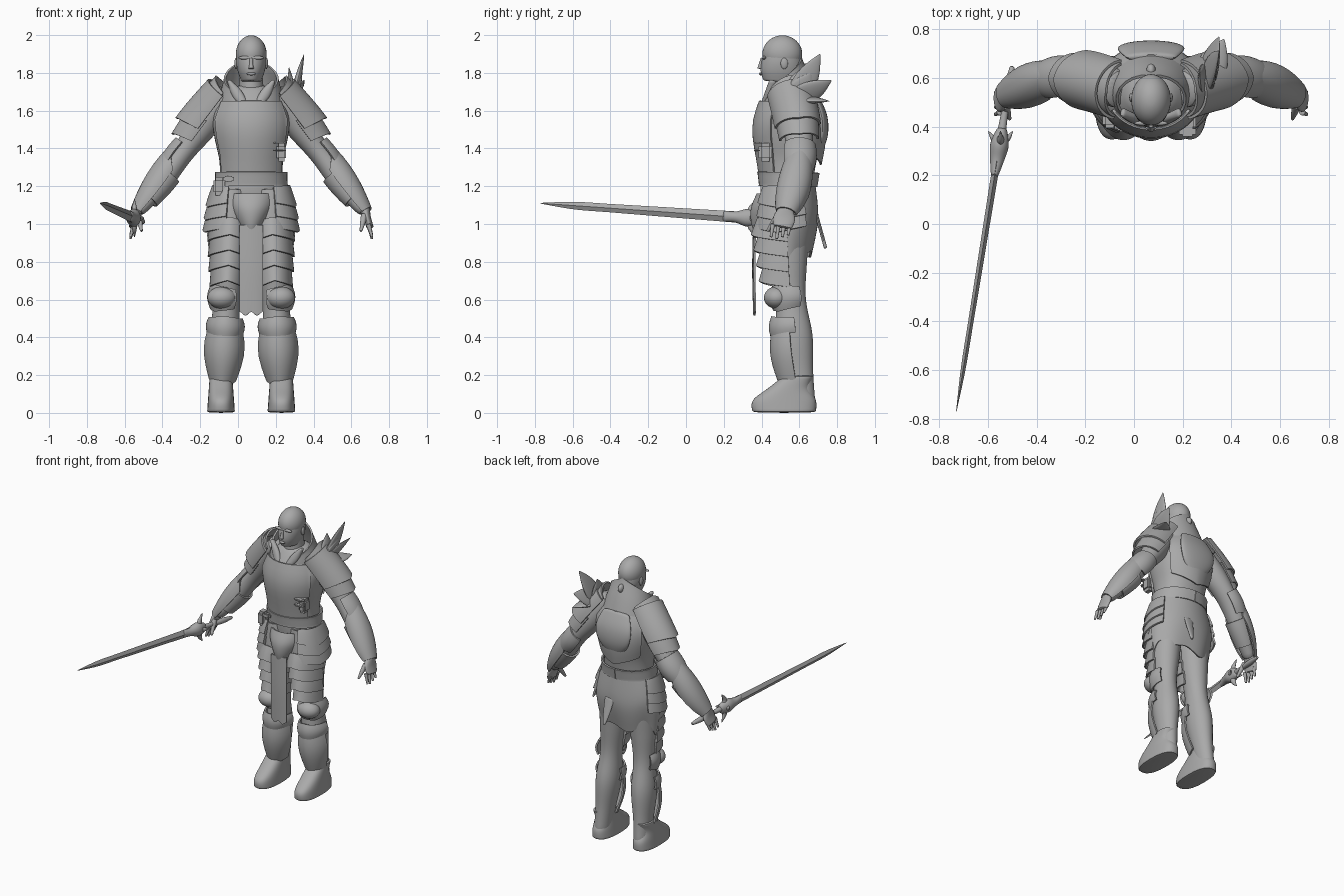
import bpy, bmesh
from math import sin, cos, pi, radians, copysign
from mathutils import Vector

cube = bpy.data.objects.get("Cube")
if cube:
    bpy.data.objects.remove(cube)

steel = bpy.data.materials.new("steel_grey")
steel.use_nodes = True
steel.diffuse_color = (.4, .4, .4, 1)
steel.node_tree.nodes["Principled BSDF"].inputs["Base Color"].default_value = steel.diffuse_color
BODY_MIDDLE = .07
FRONT, BACK, OUTWARD, INWARD = 270, 90, 0, 180
made = []


def finish(name, bm, mirror=False, thick=0, smooth=True):
    """Turn a bmesh into an object, mirrored about the middle of the body if asked."""
    bmesh.ops.recalc_face_normals(bm, faces=bm.faces)
    mesh = bpy.data.meshes.new(name)
    bm.to_mesh(mesh)
    bm.free()
    mesh.materials.append(steel)
    ob = bpy.data.objects.new(name, mesh)
    ob.location.x = BODY_MIDDLE
    bpy.context.collection.objects.link(ob)
    if thick:
        solid = ob.modifiers.new("thickness", 'SOLIDIFY')
        solid.thickness, solid.offset = thick, 0
        solid.edge_crease_outer = solid.edge_crease_inner = solid.edge_crease_rim = .8
    if smooth:
        ob.modifiers.new("smooth", 'SUBSURF').levels = 1
    if mirror:
        ob.modifiers.new("mirror", 'MIRROR')
    made.append(ob)


def limb(start, end, radii, bow=0):
    """Evenly spaced rings (x, y, z, width radius, depth radius), bowed along y."""
    start, end, rings = Vector(start), Vector(end), []
    for i, radius in enumerate(radii):
        f = i / (len(radii) - 1)
        centre = start.lerp(end, f) + Vector((0, bow * sin(pi * f), 0))
        rings.append(Vector((*centre, *radius)))
    return rings


def ring_at(rings, place):
    """Smoothly interpolated ring at a fractional index."""
    last = len(rings) - 1
    i = min(int(place), last - 1)
    w = place - i
    a, b, c, d = (rings[max(0, min(last, k))] for k in range(i - 1, i + 3))
    return b + (c - a + (a * 2 - b * 5 + c * 4 - d + ((b - c) * 3 + d - a) * w) * w) * (w / 2)


def part(rings, low, high, count):
    return [ring_at(rings, low + (high - low) * k / count) for k in range(count + 1)]


def loft(name, rings, span=None, sides=20, ref=(0, 1, 0), flat=False, mirror=False,
         thick=.012, tip=0, peak=0, smooth=True, square=1, hem=None):
    """Skin the rings; span (from, to) makes an open shell with a shaped edge."""
    bm, rows = bmesh.new(), []
    centres = [r.xyz for r in rings]
    last = len(rings) - 1
    for i, ring in enumerate(rings):
        along = (centres[min(i + 1, last)] - centres[max(i - 1, 0)]).normalized()
        if flat:
            along = Vector((0, 0, 1))
        depth = Vector(ref)
        depth = (depth - along * depth.dot(along)).normalized()
        width, f, row = depth.cross(along), i / last, []
        for k in range(sides + 1 if span else sides):
            angle = radians(span[0] + (span[1] - span[0]) * k / sides if span else 360 * k / sides)
            ca, sa = (copysign(abs(q) ** square, q) for q in (cos(angle), sin(angle)))
            shift = (1 - abs(2 * k / sides - 1)) * (peak * f - tip * (1 - f)) if span else 0
            point = centres[i] + width * ca * ring[3] + depth * sa * ring[4] + along * shift
            if hem:
                point.z += hem(k / sides) * (1 - f)
            row.append(bm.verts.new(point))
        rows.append(row)
    for a, b in zip(rows, rows[1:]):
        for k in range(sides):
            j = k + 1 if span else (k + 1) % sides
            bm.faces.new((a[k], a[j], b[j], b[k]))
    if not span:
        bm.faces.new(rows[0])
        bm.faces.new(rows[-1])
    finish(name, bm, mirror, thick if span else 0, smooth)


def tube(name, start, end, radii, bow=0, **kw):
    rings = limb(start, end, radii, bow)
    loft(name, part(rings, 0, len(rings) - 1, 3 * len(rings)), **kw)


def plate(name, rings, low, high, facing, spread, grow=.01, flare=0, bulge=0, forward=0, mirror=True, **kw):
    """Armour shell that follows a stretch of the body below it."""
    shell = part(rings, low, high, 4)
    for k, ring in enumerate(shell):
        f = k / 4
        extra = grow + flare * (1 - f) + bulge * sin(pi * f)
        ring[3] += extra
        ring[4] += extra + forward * (1 - f / 2)
    loft(name, shell, span=(facing - spread, facing + spread), mirror=mirror, **kw)


def ball(name, at, radii, mirror=False):
    bm = bmesh.new()
    bmesh.ops.create_uvsphere(bm, u_segments=16, v_segments=10, radius=1)
    for v in bm.verts:
        v.co = Vector(at) + v.co * Vector(radii)
    finish(name, bm, mirror)


def block(name, at, size):
    bm = bmesh.new()
    bmesh.ops.create_cube(bm, size=1)
    bmesh.ops.bevel(bm, geom=bm.edges[:], offset=.2, segments=2, affect='EDGES')
    for v in bm.verts:
        v.co = Vector(at) + v.co * Vector(size)
    finish(name, bm, smooth=False)


# Head and neck
ball("cranium", (0, .51, 1.9), (.085, .11, .1))
tube("face", (0, .5, 1.75), (0, .51, 1.9), [(.05, .09), (.07, .11), (.08, .11), (.08, .1)])
tube("neck", (0, .54, 1.6), (0, .53, 1.8), [(.1, .1), (.07, .08), (.06, .07)])
tube("nose", (0, .395, 1.82), (0, .405, 1.88), [(.016, .02), (.01, .014), (.01, .01)], sides=10)
ball("brow", (.03, .414, 1.88), (.04, .01, .01), mirror=True)
ball("lips", (0, .396, 1.795), (.025, .01, .008))
ball("ear", (.08, .52, 1.85), (.01, .02, .03), mirror=True)
ball("hair_knot", (0, .63, 1.82), (.02, .03, .03))
tube("collar", (0, .55, 1.62), (0, .53, 1.7), [(.18, .15), (.16, .14), (.14, .12)],
     span=(-72, 252), peak=.16, tip=.03)
tube("collar_lapel", (.03, .41, 1.62), (.12, .46, 1.76), [(.02, .02), (.03, .02), (.01, .02)],
     sides=10, mirror=True)

# Torso with its plates
torso = limb((0, .54, 1.2), (0, .55, 1.74), [(.17, .13), (.17, .15), (.2, .18), (.2, .17), (.08, .08)])
loft("torso", part(torso, 0, 4, 12), square=.9)
plate("breastplate", torso, .5, 3.3, FRONT, 60, tip=.02, mirror=False)
plate("back_plate", torso, 1.3, 3.5, BACK, 55, tip=.06, mirror=False)
tube("upper_back_pad", (0, .69, 1.36), (0, .68, 1.68), [(.03, .02), (.12, .03), (.14, .03), (.1, .02)],
     bow=.04, sides=16)
plate("belt", torso, 0, .6, FRONT, 180, grow=.02, mirror=False)
tube("pelvis", (0, .54, 1), (0, .54, 1.22), [(.08, .08), (.17, .12), (.17, .13)])
block("chest_pouch", (.16, .42, 1.38), (.05, .07, .1))
for z in (1.39, 1.43):
    block("pouch_strap", (.15, .38, z), (.07, .04, .01))
block("belt_pouch", (-.17, .43, 1.2), (.06, .07, .1))
block("belt_buckle", (-.12, .4, 1.24), (.06, .03, .03))

# Skirt and tabard
tube("back_skirt", (0, .55, .82), (0, .54, 1.2), [(.21, .11), (.23, .15), (.19, .14)], span=(-5, 185),
     sides=28, hem=lambda f: .03 * (1 + sin(f * 17) - cos(f * 4 * pi)))
tube("skirt_tatter", (.06, .74, .87), (.05, .69, 1.05), [(.01, .01), (.03, .01), (.04, .01)], sides=8)
tube("codpiece", (0, .5, .96), (0, .5, 1.16), [(.05, .13), (.09, .15), (.12, .15), (.13, .12)],
     span=(215, 325), tip=.02)
tube("tabard_strip", (0, .61, .53), (0, .6, 1), [(.25, .25), (.25, .25), (.25, .24)],
     span=(256, 284), sides=12, thick=.01, hem=lambda f: .01 * cos(f * 4 * pi))

# Legs: one ring every fifth of a unit, with armour hung on them
leg = limb((.16, .62, 0), (.1, .53, 1.2), bow=-.02,
           radii=[(.05, .07), (.06, .08), (.08, .1), (.07, .08), (.09, .1), (.1, .12), (.08, .1)])
loft("leg", part(leg, .2, 6, 24), mirror=True)
tube("boot", (.16, .52, 0), (.16, .6, .2), [(.075, .17), (.07, .17), (.065, .11), (.06, .08)],
     bow=-.03, flat=True, square=.8, mirror=True)
plate("greave", leg, .9, 2.2, FRONT, 80, bulge=.02, forward=.01, tip=.03)
plate("greave_band", leg, 2.1, 2.5, FRONT, 95, bulge=.01, forward=.01, peak=.02)
ball("knee_cap", (.155, .48, .61), (.08, .07, .06), mirror=True)
plate("knee_wing", leg, 2.8, 3.3, -45, 75, bulge=.02, peak=.02, tip=.02)
for k in range(4):
    low = 3.3 + .4 * k
    plate("thigh_plate", leg, low, low + .5, FRONT, 90, grow=0, flare=.015, forward=.06, tip=-.05, peak=.04)
for k in range(3):
    low = 4.9 + .3 * k
    plate("hip_plate", leg, low, low + .5, OUTWARD - 20, 60, grow=.02, flare=.02, tip=.03)
plate("front_tasset", leg, 4.8, 5.9, FRONT + 20, 55, forward=.01, tip=.06)

# Arms with bracers and shoulder armour
arm = limb((.6, .53, 1.06), (.12, .55, 1.7), bow=.06,
           radii=[(.03, .04), (.06, .06), (.06, .07), (.08, .08), (.07, .08)])
loft("arm", part(arm, 0, 4, 16), mirror=True)
plate("bracer", arm, 0, 1.4, OUTWARD, 100, bulge=.02, peak=.13)
plate("bracer_cuff", arm, .5, 1.3, INWARD, 80)
plate("elbow_guard", arm, 1.5, 2.2, OUTWARD + 35, 95, bulge=.01, tip=.03)
plate("upper_pauldron", arm, 2.8, 3.9, OUTWARD, 85, grow=.05, flare=.01, forward=-.02, tip=.04)
plate("lower_pauldron", arm, 2.4, 3.1, OUTWARD, 90, grow=.035, forward=-.01, tip=.04)
plate("neck_guard", arm, 3.5, 4, OUTWARD, 80, grow=.03, peak=.03)

# Hands
tube("palm", (.63, .51, .98), (.6, .53, 1.08), [(.02, .05), (.02, .06), (.03, .04)], sides=14, mirror=True)
for k in range(4):
    y = .46 + .03 * k
    tube("finger", (.64, y - .01, .92 + .01 * abs(k - 1)), (.62, y, 1), [(.007, .008), (.01, .01), (.015, .015)],
         sides=10, mirror=True)
tube("thumb", (.58, .43, .96), (.6, .49, 1.05), [(.007, .008), (.015, .015), (.02, .02)], sides=10, mirror=True)

# Fins rise from the left shoulder only
root = Vector((.22, .58, 1.66))
for point in ((.28, .71, 1.9), (.2, .62, 1.83), (.28, .77, 1.76), (.3, .76, 1.65), (.27, .66, 1.8)):
    tube("shoulder_fin", root, point, [(.02 * w, .07 * w) for w in (.9, 1, .7, .04)], sides=10)

# Sword, laid on a line from its point to its pommel
point, pommel = Vector((-.8, -.77, 1.11)), Vector((-.57, .65, 1.01))


def sword(name, low, high, radii, **kw):
    tube(name, point.lerp(pommel, low), point.lerp(pommel, high), radii, ref=(0, 0, 1), **kw)


sword("sword_blade", 0, .75, [(.001, .002)] + [(.01 + k / 1000, .02 + k / 500) for k in range(6)],
      sides=4, smooth=False)
sword("sword_collar", .68, .82, [(.015, .03), (.03, .03), (.04, .05), (.02, .03)], sides=12)
sword("sword_grip", .8, 1, [(.02, .02), (.015, .015), (.02, .02), (.01, .01)], sides=12)
hub = point.lerp(pommel, .79)
taper = [(.02, .03), (.015, .02), (.002, .003)]
for side in (-1, 1):
    tube("guard_prong", hub, hub + Vector((0, .03, side * .1)), taper, bow=-.02, sides=10)
    tube("guard_side_prong", hub, hub + Vector((side * .05, .03, 0)), taper, bow=-.02, sides=10, ref=(0, 0, 1))

# Bake the modifiers, then shade smooth with crisp plate edges
bpy.ops.object.select_all(action='DESELECT')
for ob in made:
    ob.select_set(True)
bpy.context.view_layer.objects.active = made[0]
bpy.ops.object.convert(target='MESH')
bpy.ops.object.shade_smooth_by_angle(angle=radians(40))
